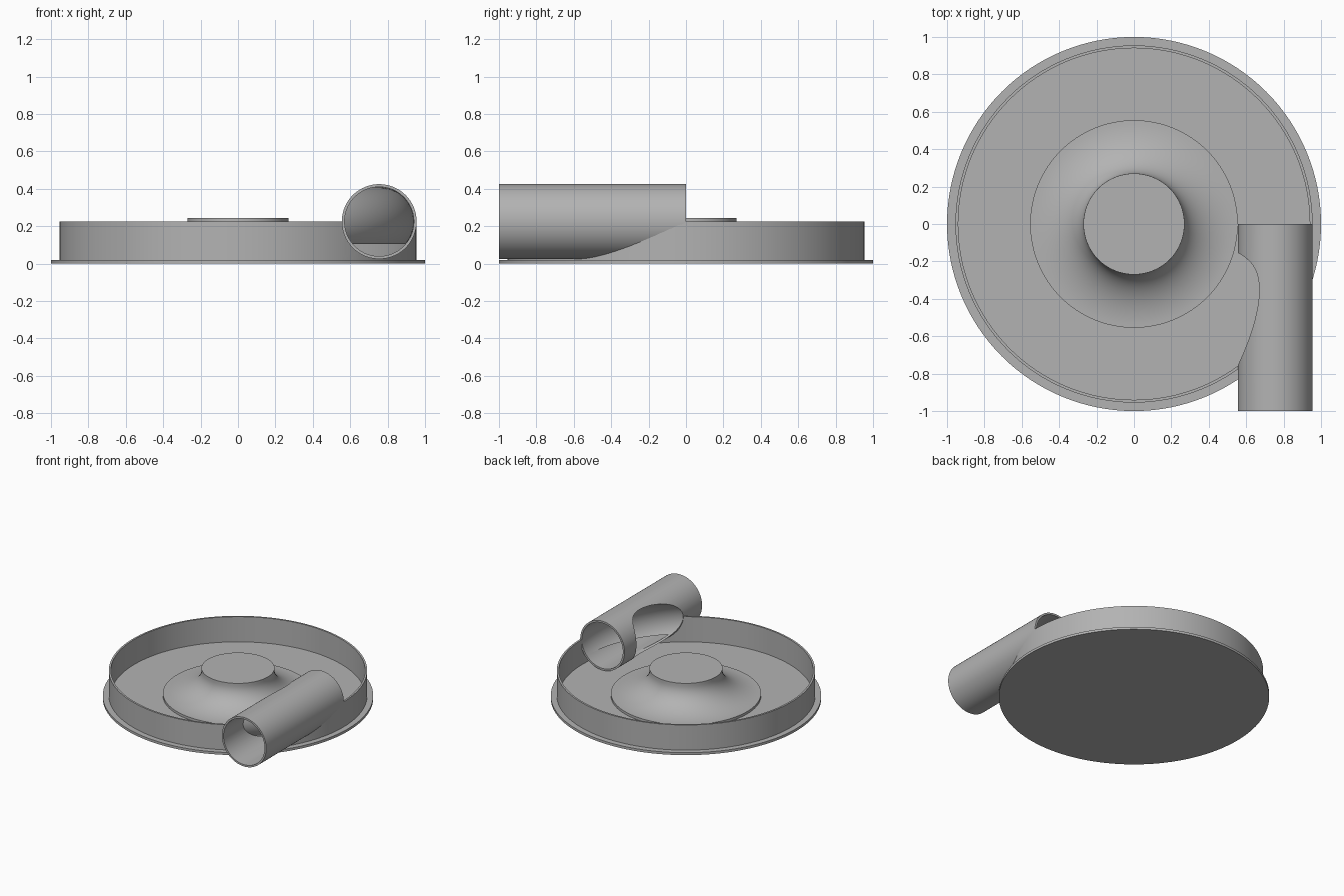
import bpy, bmesh, math
from mathutils import Vector, Matrix

if "Cube" in bpy.data.objects:
    bpy.data.objects.remove(bpy.data.objects["Cube"], do_unlink=True)

grey = bpy.data.materials.new("plain grey")
grey.use_nodes = True
grey.diffuse_color = (0.45, 0.45, 0.45, 1)
grey.node_tree.nodes["Principled BSDF"].inputs["Base Color"].default_value = grey.diffuse_color

PIPE_X, PIPE_Z = 0.755, 0.225      # pipe axis, also the centre of the ring channel
BORE, PIPE_R = 0.185, 0.2


def make_object(name, bm):
    bmesh.ops.remove_doubles(bm, verts=bm.verts, dist=1e-5)
    bmesh.ops.recalc_face_normals(bm, faces=bm.faces)
    mesh = bpy.data.meshes.new(name)
    bm.to_mesh(mesh)
    bm.free()
    mesh.materials.append(grey)
    obj = bpy.data.objects.new(name, mesh)
    bpy.context.collection.objects.link(obj)
    return obj


def lathe(name, profile, steps=128, matrix=Matrix(), closed=True):
    """Spin (radius, height) points around z, then place with matrix."""
    bm = bmesh.new()
    verts = [bm.verts.new((r, 0, z)) for r, z in profile]
    count = len(verts) if closed else len(verts) - 1
    edges = [bm.edges.new((verts[i], verts[(i + 1) % len(verts)])) for i in range(count)]
    bmesh.ops.spin(bm, geom=verts + edges, cent=(0, 0, 0), axis=(0, 0, 1),
                   angle=math.tau, steps=steps, use_merge=True)
    bm.transform(matrix)
    return make_object(name, bm)


def activate(obj):
    bpy.ops.object.select_all(action='DESELECT')
    obj.select_set(True)
    bpy.context.view_layer.objects.active = obj


def cut(obj, cutter):
    mod = obj.modifiers.new("cut", 'BOOLEAN')
    mod.operation, mod.solver, mod.object = 'DIFFERENCE', 'EXACT', cutter
    activate(obj)
    bpy.ops.object.modifier_apply(modifier=mod.name)
    bpy.data.objects.remove(cutter, do_unlink=True)


def smooth(obj):
    activate(obj)
    bpy.ops.object.shade_smooth_by_angle(angle=math.radians(30))


# Local z of the pipe parts runs from the front opening to the rear one
along_pipe = Matrix.Translation((PIPE_X, 0, PIPE_Z)) @ Matrix.Rotation(math.radians(-90), 4, 'X')

# Base plate and upright rim, opened where the pipe enters
base = lathe("base_plate", [(0, 0), (1, 0), (1, 0.02), (0, 0.02)], closed=False)
rim = lathe("outer_rim", [(0.955, 0.015), (0.955, 0.225), (0.94, 0.225), (0.94, 0.015)])
cut(rim, lathe("bore_cutter", [(0, -1.1), (0.19, -1.1), (0.19, 0), (0, 0)], 64,
               along_pipe, closed=False))

# Flared centre hub
flare = [(0.555 - 0.285 * math.sin(a), 0.225 - BORE * math.cos(a))
         for a in (math.pi / 2 * i / 20 for i in range(21))]
hub = lathe("centre_hub", [(0, 0.015), (0.555, 0.015)] + flare + [(0.27, 0.245), (0, 0.245)],
            closed=False)

# Tangential pipe, with a side window cut by the ring-shaped channel
pipe = lathe("inlet_pipe", [(BORE, -1), (PIPE_R, -1), (PIPE_R, 0), (BORE, 0)], 96, along_pipe)
ring = [(0.757 + 0.181 * math.cos(a), PIPE_Z + 0.181 * math.sin(a))
        for a in (math.tau * i / 64 for i in range(64))]
cut(pipe, lathe("channel_cutter", ring))

# Curved deflector inside the pipe: a disc pushed back onto the channel's outer side
bm = bmesh.new()
RINGS, SIDES = 24, 96
rows = []
for i in range(RINGS + 1):
    rho = BORE * (1 - (1 - i / RINGS) ** 2)
    row = []
    for j in range(SIDES):
        a = math.tau * j / SIDES
        x, dz = PIPE_X + rho * math.cos(a), rho * math.sin(a)
        reach = PIPE_X + math.sqrt(max(0, BORE ** 2 - dz ** 2))
        y = -math.sqrt(max(0, reach ** 2 - x ** 2))
        row.append(bm.verts.new((x, y, PIPE_Z + dz)))
    rows.append(row)
for inner, outer in zip(rows, rows[1:]):
    for j in range(SIDES):
        k = (j + 1) % SIDES
        bm.faces.new((inner[j], outer[j], outer[k], inner[k]))
bmesh.ops.bisect_plane(bm, geom=bm.verts[:] + bm.edges[:] + bm.faces[:],
                       plane_co=Vector((0, 0, 0.105)), plane_no=Vector((0, 0, 1)),
                       clear_inner=True)
deflector = make_object("pipe_deflector", bm)

for part in (base, rim, hub, pipe, deflector):
    smooth(part)
